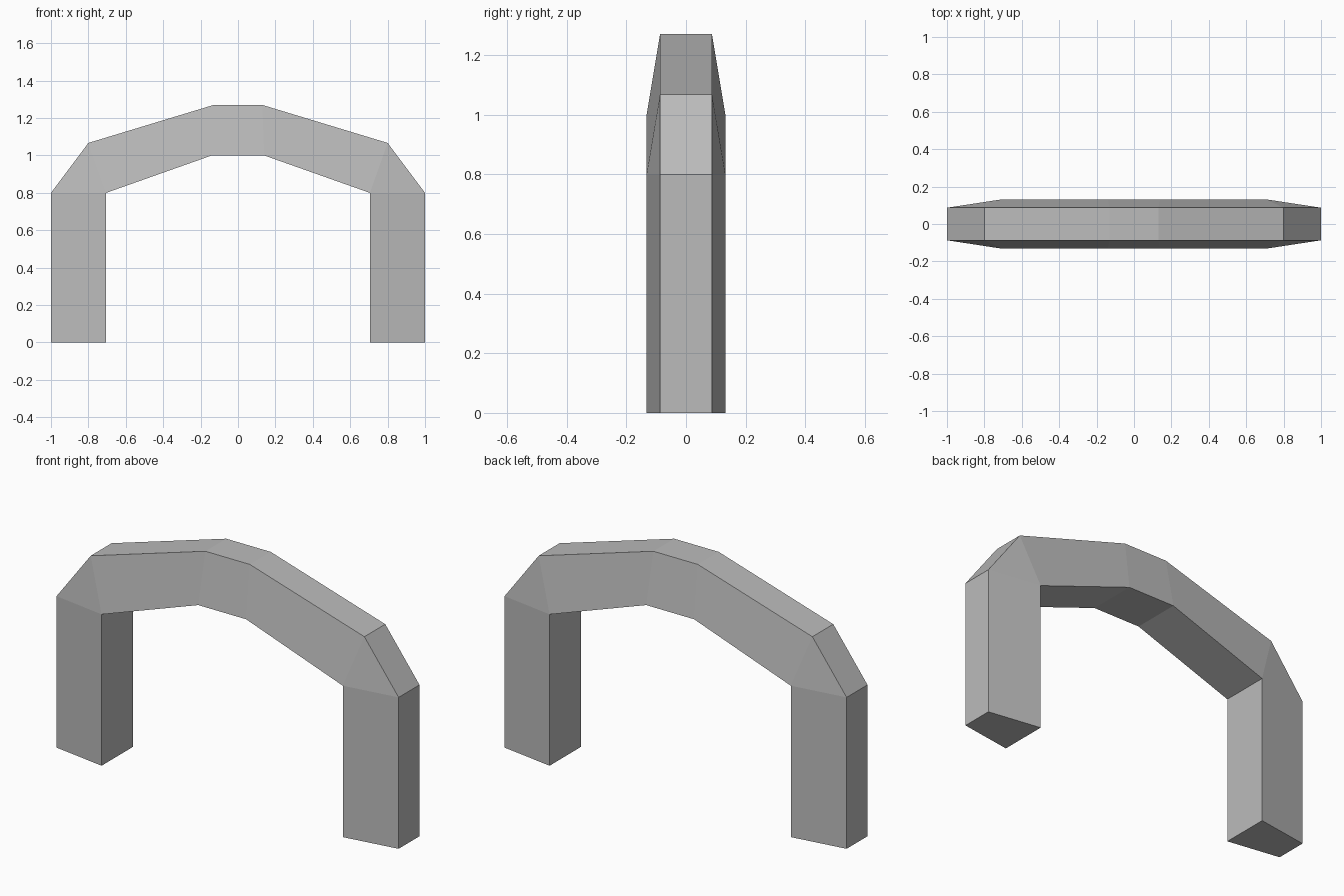
import bpy
import bmesh

cube = bpy.data.objects.get("Cube")
if cube:
    bpy.data.objects.remove(cube, do_unlink=True)

# Plain grey stone
stone = bpy.data.materials.new("grey stone")
stone.use_nodes = True
colour = (0.5, 0.5, 0.5, 1)
stone.diffuse_color = colour
stone.node_tree.nodes["Principled BSDF"].inputs["Base Color"].default_value = colour

# Half profile of the arch from foot to crown, as (x, z)
OUTER = [(1, 0), (1, 0.8), (0.8, 1.067), (0.13, 1.27)]
INNER = [(0.705, 0), (0.705, 0.8), (0.705, 0.8), (0.14, 1.0)]
OUTER_DEPTH, INNER_DEPTH = 0.087, 0.132


def full(half):
    return half + [(-x, z) for x, z in reversed(half)]


bm = bmesh.new()


# Wedge-shaped section: narrow outside, wide inside
def section(outer, inner):
    return [bm.verts.new((x, y, z)) for (x, z), y in (
        (outer, -OUTER_DEPTH), (outer, OUTER_DEPTH),
        (inner, INNER_DEPTH), (inner, -INNER_DEPTH))]


rings = [section(o, i) for o, i in zip(full(OUTER), full(INNER))]
for a, b in zip(rings, rings[1:]):
    for i in range(4):
        j = (i + 1) % 4
        if (a[2].co - b[2].co).length < 1e-5 and i == 2:
            continue  # the inner corner is shared by two sections
        bm.faces.new((a[i], a[j], b[j], b[i]))

# Flat feet
bm.faces.new(rings[0])
bm.faces.new(rings[-1])

bmesh.ops.remove_doubles(bm, verts=bm.verts, dist=1e-4)
bmesh.ops.recalc_face_normals(bm, faces=bm.faces)
mesh = bpy.data.meshes.new("arch")
bm.to_mesh(mesh)
bm.free()
mesh.materials.append(stone)
arch = bpy.data.objects.new("arch", mesh)
bpy.context.collection.objects.link(arch)
